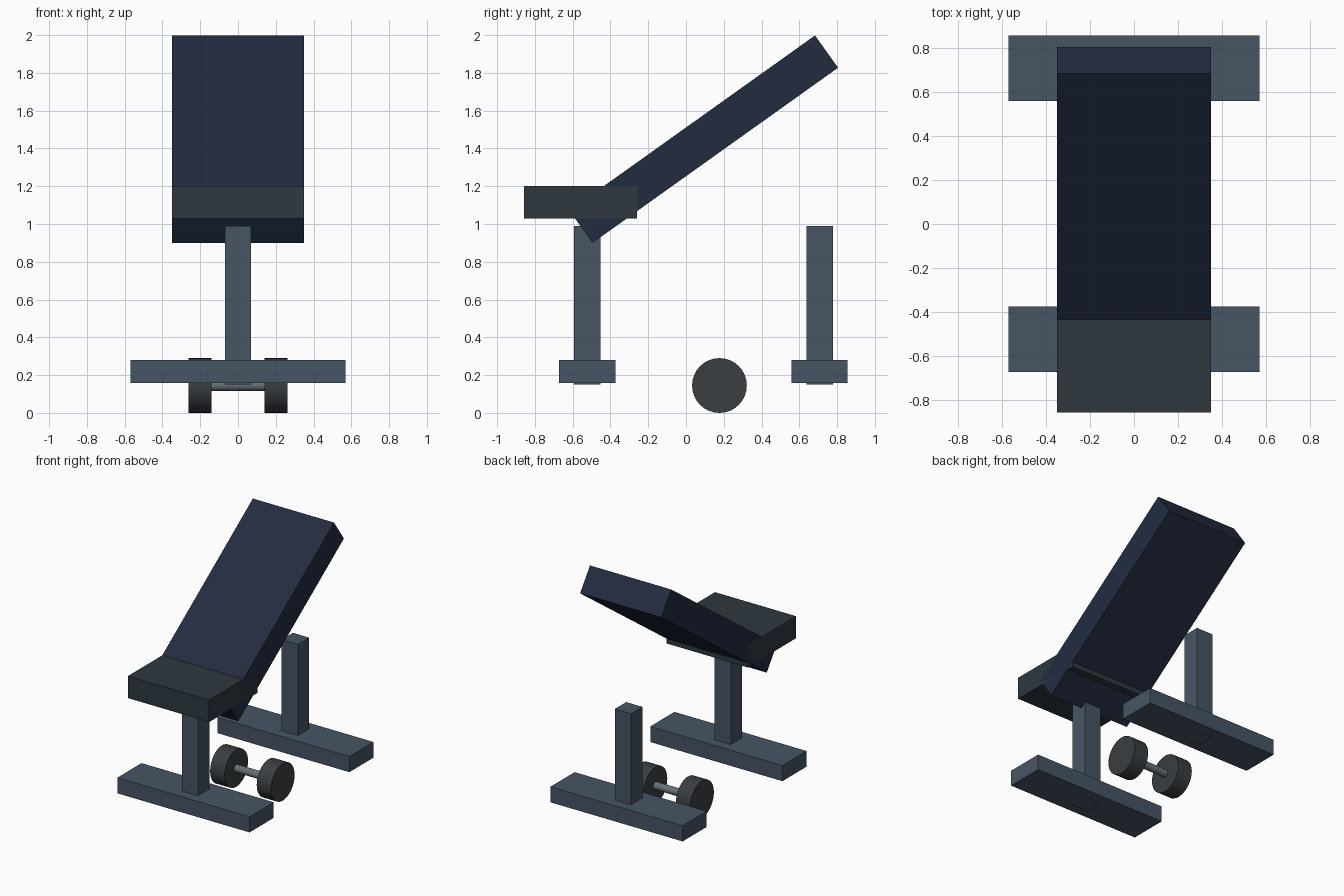
import bpy
from math import radians

if "Cube" in bpy.data.objects:
    bpy.data.objects.remove(bpy.data.objects["Cube"])


def material(name, rgb):
    # sRGB 0-255 to linear
    m = bpy.data.materials.new(name)
    m.diffuse_color = [((c / 255 + 0.055) / 1.055) ** 2.4 for c in rgb] + [1]
    m.use_nodes = True
    m.node_tree.nodes["Principled BSDF"].inputs["Base Color"].default_value = m.diffuse_color
    return m


navy = material("navy_pad", (34, 44, 64))
charcoal = material("charcoal_pad", (46, 56, 64))
steel = material("slate_steel", (71, 85, 101))
rubber = material("dark_rubber", (58, 62, 65))
metal = material("bar_metal", (100, 112, 120))


def box(name, center, size, mat, tilt=0):
    bpy.ops.mesh.primitive_cube_add(size=1, location=center, rotation=(radians(tilt), 0, 0))
    ob = bpy.context.object
    ob.name = name
    ob.scale = size
    bpy.ops.object.transform_apply(location=False, rotation=False, scale=True)
    ob.data.materials.append(mat)
    return ob


def rod(name, x, radius, length, mat):
    bpy.ops.mesh.primitive_cylinder_add(vertices=32, radius=radius, depth=length,
                                        location=(x, 0.177, 0.145),
                                        rotation=(0, radians(90), 0))
    ob = bpy.context.object
    ob.name = name
    ob.data.materials.append(mat)
    bpy.ops.object.shade_smooth_by_angle()
    return ob


# Pads
box("seat", (0, -0.558, 1.116), (0.70, 0.597, 0.172), charcoal)
box("backrest", (0, 0.094, 1.449), (0.70, 1.597, 0.21), navy, 35.5)

# Posts and floor feet
for side, y in (("front", -0.523), ("rear", 0.707)):
    box(side + "_post", (0, y, 0.57), (0.14, 0.14, 0.84), steel)
    box(side + "_foot", (0, y, 0.219), (1.14, 0.297, 0.122), steel)

# Dumbbell
rod("dumbbell_bar", 0, 0.029, 0.32, metal)
for side, s in (("left", -1), ("right", 1)):
    rod(side + "_dumbbell_weight", s * 0.201, 0.145, 0.124, rubber)
